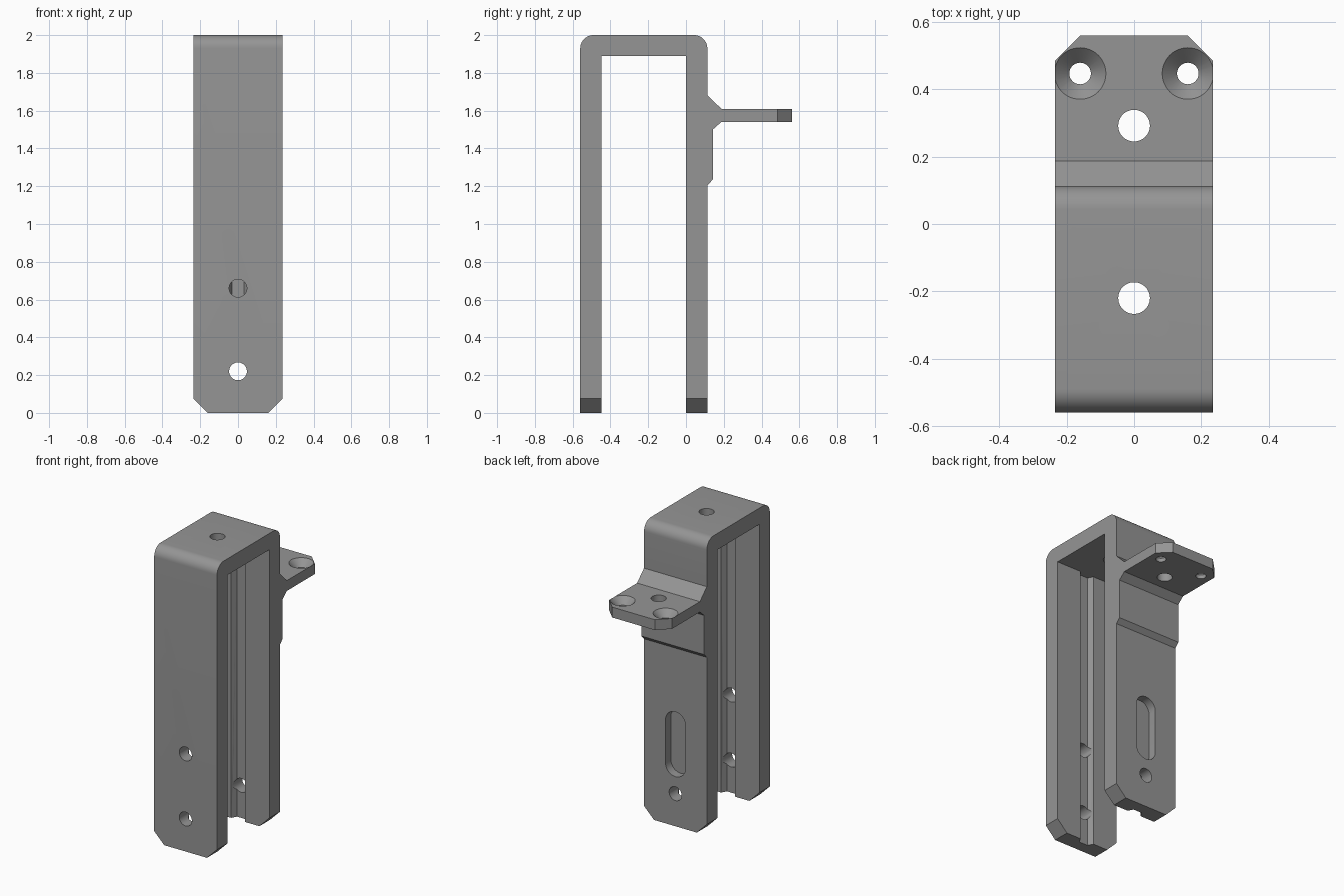
import bpy, bmesh, math
from mathutils import Vector, Matrix

if "Cube" in bpy.data.objects:
    bpy.data.objects.remove(bpy.data.objects["Cube"])

W = 0.235  # half width of the bracket

grey = bpy.data.materials.new("grey plastic")
grey.diffuse_color = (0.3, 0.3, 0.3, 1)
grey.use_nodes = True
grey.node_tree.nodes["Principled BSDF"].inputs["Base Color"].default_value = grey.diffuse_color


def prism(name, pts, place, lo, hi):
    """Extrude a 2D outline between lo and hi; place maps (u, v, w) to xyz."""
    bm = bmesh.new()
    face = bm.faces.new([bm.verts.new(place(u, v, lo)) for u, v in pts])
    out = bmesh.ops.extrude_face_region(bm, geom=[face])
    shift = Vector(place(0, 0, hi)) - Vector(place(0, 0, lo))
    verts = [g for g in out["geom"] if isinstance(g, bmesh.types.BMVert)]
    bmesh.ops.translate(bm, verts=verts, vec=shift)
    bmesh.ops.recalc_face_normals(bm, faces=bm.faces)
    return finish(name, bm)


def cone(name, r1, r2, depth, loc, axis="Z"):
    bm = bmesh.new()
    rot = Matrix.Rotation(math.pi / 2, 4, "X") if axis == "Y" else Matrix()
    bmesh.ops.create_cone(bm, cap_ends=True, segments=48, radius1=r1, radius2=r2,
                          depth=depth, matrix=Matrix.Translation(loc) @ rot)
    return finish(name, bm)


def finish(name, bm):
    mesh = bpy.data.meshes.new(name)
    bm.to_mesh(mesh)
    bm.free()
    mesh.materials.append(grey)
    ob = bpy.data.objects.new(name, mesh)
    bpy.context.collection.objects.link(ob)
    return ob


def arc(cx, cy, r, a0, a1, n=10):
    return [(cx + r * math.cos(math.radians(a0 + (a1 - a0) * i / n)),
             cy + r * math.sin(math.radians(a0 + (a1 - a0) * i / n))) for i in range(n + 1)]


side = lambda u, v, w: (w, u, v)    # outline in yz, extruded along x
front = lambda u, v, w: (u, w, v)   # outline in xz, extruded along y
plan = lambda u, v, w: (u, v, w)    # outline in xy, extruded along z

# U-shaped body with the gusseted shelf on its back leg
profile = [(-0.56, 0), (-0.448, 0), (-0.448, 1.89), (0, 1.89), (0, 0), (0.113, 0),
           (0.113, 1.205), (0.142, 1.235), (0.142, 1.5), (0.187, 1.54), (0.56, 1.54),
           (0.56, 1.61), (0.187, 1.61), (0.113, 1.683)]
profile += arc(0.043, 1.93, 0.07, 0, 90) + arc(-0.49, 1.93, 0.07, 90, 180)
bracket = prism("bracket", profile, side, -W, W)

cutters = []
for s in (-1, 1):
    # clipped corners of the legs and the shelf
    cutters.append(prism("leg_corner_cutter", [(s * 0.16, 0), (s * 0.26, 0.1), (s * 0.3, -0.1),
                                               (s * 0.06, -0.1)], front, -0.7, 0.3))
    cutters.append(prism("shelf_corner_cutter", [(s * 0.16, 0.56), (s * 0.26, 0.46), (s * 0.3, 0.66),
                                                 (s * 0.06, 0.66)], plan, 1.5, 1.65))
    # countersunk screw holes in the shelf
    cutters.append(cone("screw_cutter", 0.032, 0.032, 0.3, (s * 0.16, 0.447, 1.575)))
    cutters.append(cone("countersink_cutter", 0.0265, 0.0865, 0.06, (s * 0.16, 0.447, 1.59)))

# vertical wire grooves on the inner leg faces
for name, y, d in (("front_groove_cutter", -0.448, -1), ("back_groove_cutter", 0, 1)):
    groove = [(-0.055, y - d * 0.01), (0.055, y - d * 0.01), (0.052, y),
              (0.032, y + d * 0.035), (-0.032, y + d * 0.035), (-0.052, y)]
    cutters.append(prism(name, groove, plan, -0.1, 1.89))

# round holes through the legs, top and shelf
cutters.append(cone("lower_hole_cutter", 0.047, 0.047, 1.2, (0, -0.2, 0.22), "Y"))
cutters.append(cone("upper_hole_cutter", 0.047, 0.047, 0.3, (0, -0.5, 0.66), "Y"))
cutters.append(cone("top_hole_cutter", 0.047, 0.047, 0.3, (0, -0.22, 1.95)))
cutters.append(cone("shelf_hole_cutter", 0.047, 0.047, 0.2, (0, 0.292, 1.575)))

# blind slot in the back of the rear leg
slot = arc(0, 0.70, 0.075, 0, 180) + arc(0, 0.41, 0.075, 180, 360)
cutters.append(prism("slot_cutter", slot, front, 0.055, 0.2))

for c in cutters:
    mod = bracket.modifiers.new(c.name, "BOOLEAN")
    mod.operation = "DIFFERENCE"
    mod.solver = "EXACT"
    mod.object = c

# bake the cuts and remove the cutters
deps = bpy.context.evaluated_depsgraph_get()
bracket.data = bpy.data.meshes.new_from_object(bracket.evaluated_get(deps))
bracket.modifiers.clear()
for c in cutters:
    bpy.data.objects.remove(c)

bpy.context.view_layer.objects.active = bracket
bracket.select_set(True)
bpy.ops.object.shade_smooth_by_angle(angle=math.radians(30))
